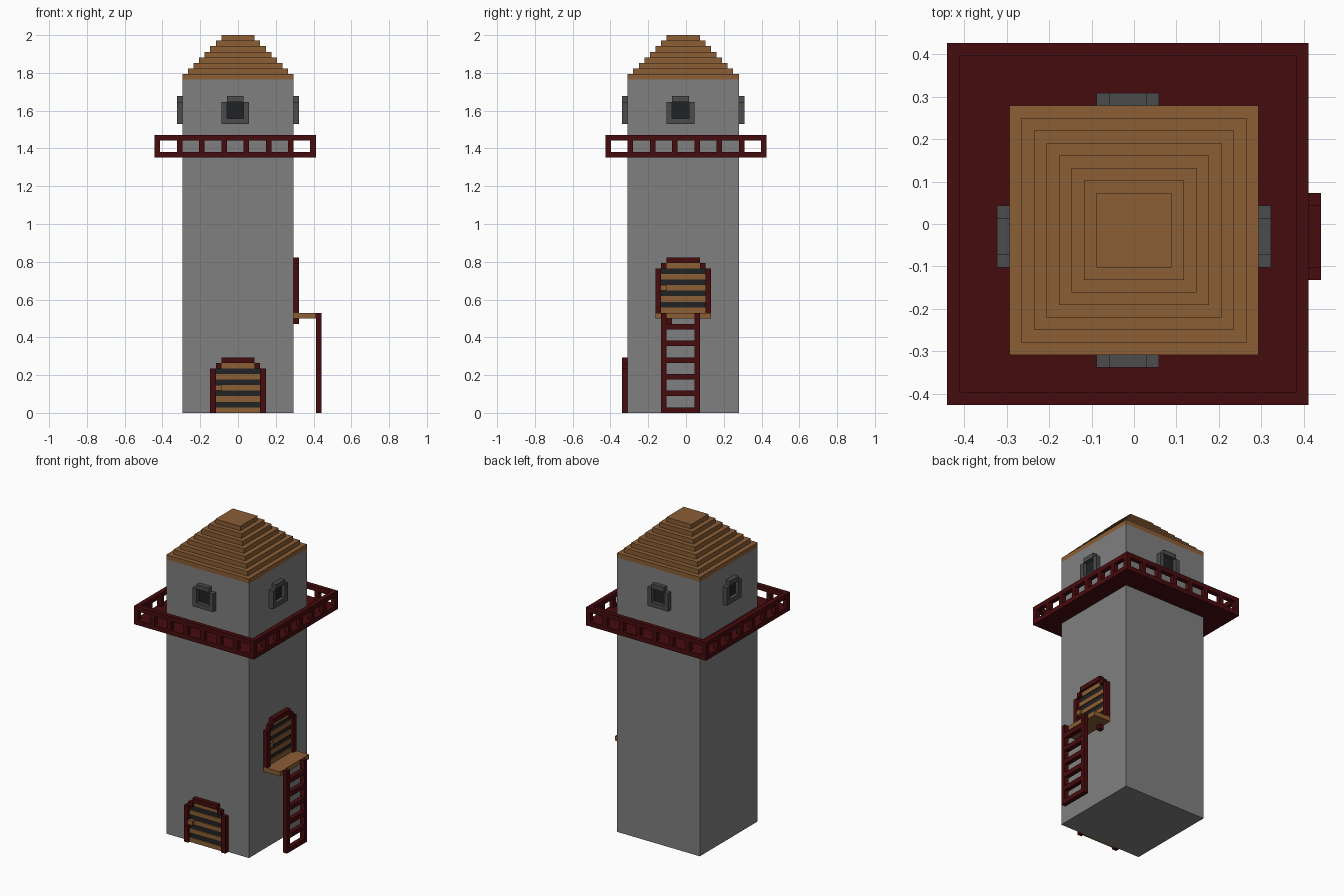
import bpy
import bmesh
from mathutils import Matrix, Vector

cube = bpy.data.objects.get("Cube")
if cube:
    bpy.data.objects.remove(cube, do_unlink=True)

U = 2 / 68                      # one block
CY = -0.5                       # tower centre in y, in blocks
COS, SIN = (1, 0, -1, 0), (0, 1, 0, -1)


def material(name, rgb):
    m = bpy.data.materials.new(name)
    m.use_nodes = True
    m.diffuse_color = (*rgb, 1)
    bsdf = m.node_tree.nodes["Principled BSDF"]
    bsdf.inputs["Base Color"].default_value = (*rgb, 1)
    bsdf.inputs["Roughness"].default_value = 0.9
    return m


STONE = material("grey stone", (0.216, 0.216, 0.216))
WOOD = material("brown wood", (0.258, 0.112, 0.036))
RED = material("dark red wood", (0.062, 0.0035, 0.004))
TRIM = material("dark grey trim", (0.072, 0.072, 0.072))
DARK = material("near black", (0.015, 0.016, 0.017))


def part(name, mat, boxes, side=None):
    """Join boxes (x0, x1, y0, y1, z0, z1), given in blocks, into one object.
    With a side (0 front, 1 right, 2 back, 3 left) x runs along that wall and
    y is the distance out of it."""
    bm = bmesh.new()
    for x0, x1, y0, y1, z0, z1 in boxes:
        if side is not None:
            y0, y1 = -10 - y1, -10 - y0
        mid = Vector((x0 + x1, y0 + y1, z0 + z1)) / 2
        size = Matrix.Diagonal((x1 - x0, y1 - y0, z1 - z0, 1))
        bmesh.ops.create_cube(bm, size=1, matrix=Matrix.Translation(mid) @ size)
    for v in bm.verts:
        x, y, z = v.co
        if side is not None:
            c, s = COS[side], SIN[side]
            x, y = c * x - s * y, s * x + c * y + CY
        v.co = Vector((x, y, z)) * U
    me = bpy.data.meshes.new(name)
    bm.to_mesh(me)
    bm.free()
    me.materials.append(mat)
    ob = bpy.data.objects.new(name, me)
    bpy.context.collection.objects.link(ob)
    return ob


# Tower and stepped roof
part("tower", STONE, [(-10, 10, CY - 10, CY + 10, 0, 60)])
part("roof", WOOD, [(-h, h, CY - h, CY + h, 70 - h, 71 - h) for h in range(10, 2, -1)])

# Balcony floor, railing posts and top rails
X0, X1, Y0, Y1 = -15, 14, -14.5, 14.5
part("balcony_floor", RED, [(X0, X1, Y0, Y1, 46, 47)])
part("balcony_rail", RED, [
    (X0, X1, Y0, Y0 + 1, 49, 50), (X0, X1, Y1 - 1, Y1, 49, 50),
    (X0, X0 + 1, Y0 + 1, Y1 - 1, 49, 50), (X1 - 1, X1, Y0 + 1, Y1 - 1, 49, 50)])
posts = []
for i in range(8):
    for y in (Y0, Y1 - 1):
        posts.append((X0 + 4 * i, X0 + 4 * i + 1, y, y + 1, 47, 49))
    if 0 < i < 7:
        for x in (X0, X1 - 1):
            posts.append((x, x + 1, Y0 + 4 * i, Y0 + 4 * i + 1, 47, 49))
part("balcony_posts", RED, posts)

# Windows on all four walls
for side, label in enumerate(("front", "right", "back", "left")):
    a = -0.5 if side < 2 else 0.5
    part(label + "_window_frame", TRIM, [
        (a - 2.5, a - 1.5, 0, 1, 52, 56), (a + 1.5, a + 2.5, 0, 1, 52, 56),
        (a - 1.5, a + 1.5, 0, 1, 52, 53), (a - 1.5, a + 1.5, 0, 1, 56, 57)], side)
    part(label + "_window_pane", DARK, [(a - 1.5, a + 1.5, 0, 0.2, 53, 56)], side)


# Arched plank doors
def door(label, side, z):
    frame = [(-3, 3, 0, 1, z + 9, z + 10)]
    for s in (-1, 1):
        for inner, low, high in ((4, 0, 8), (3, 8, 9)):
            xs = sorted((s * inner, s * (inner + 1)))
            frame.append((*xs, 0, 1, z + low, z + high))
    part(label + "_door_frame", RED, frame, side)
    planks = [(-4, 4, 0, 0.5, z + k, z + k + 1) for k in range(0, 8, 2)]
    planks.append((-3, 3, 0, 0.5, z + 8, z + 9))
    part(label + "_door_planks", WOOD, planks, side)
    part(label + "_door_gaps", DARK,
         [(-4, 4, 0, 0.25, z + k, z + k + 1) for k in range(1, 8, 2)], side)
    part(label + "_door_handle", WOOD, [(-4, -3, 0.5, 1, z + 4, z + 5)], side)


door("front", 0, 0)
door("right", 1, 18)

# Landing, its brackets and the ladder under the raised door
part("landing", WOOD, [(-5, 5, 0, 4, 17, 18)], 1)
part("landing_brackets", RED, [(-3, -2, 0, 1, 16, 17), (2, 3, 0, 1, 16, 17)], 1)
part("ladder_rails", RED, [(-4, -3, 4, 5, 0, 18), (2, 3, 4, 5, 0, 18)], 1)
part("ladder_rungs", RED, [(-3, 2, 4, 5, k, k + 1) for k in range(0, 16, 3)], 1)
